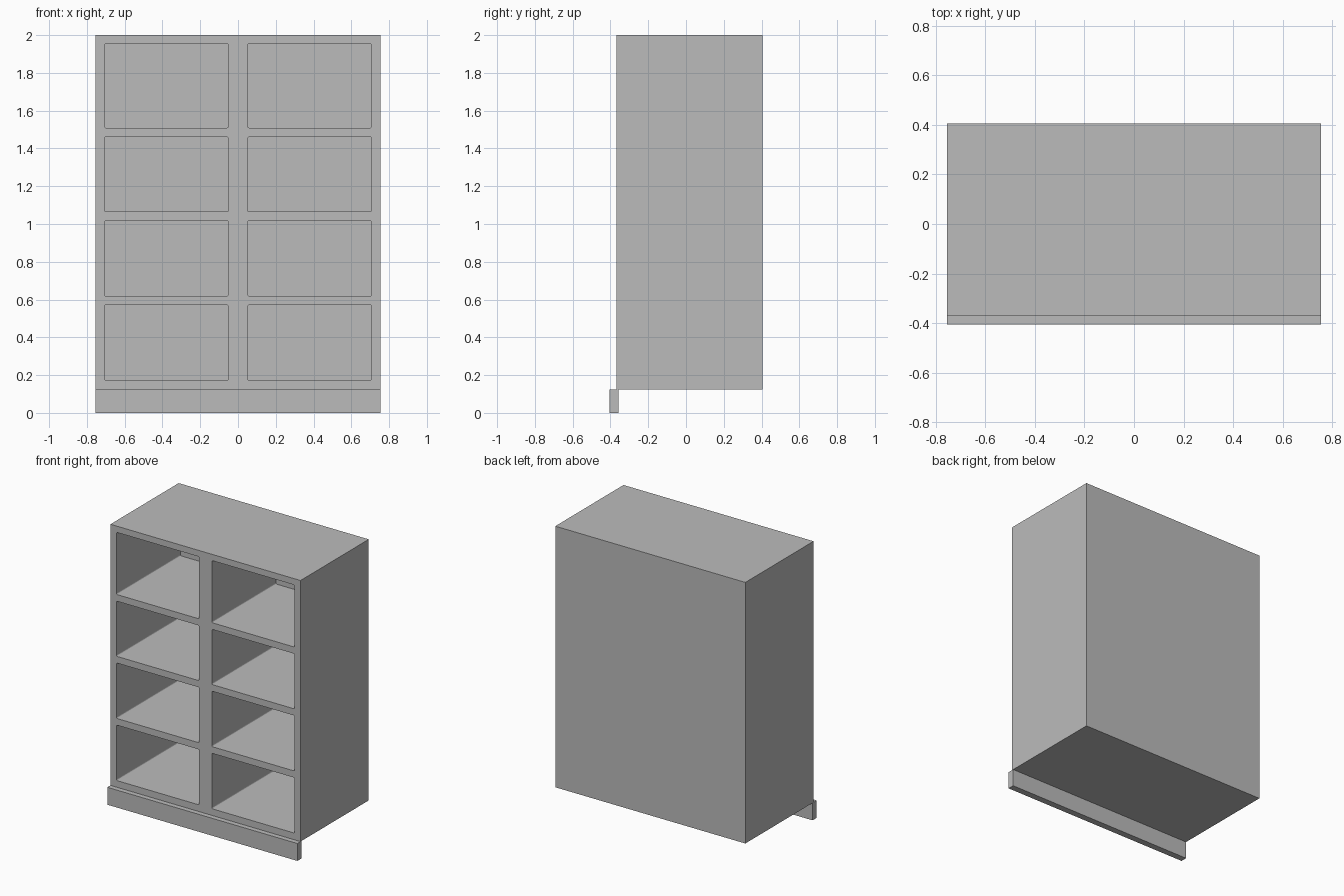
import bpy
import bmesh
from mathutils import Vector

if "Cube" in bpy.data.objects:
    bpy.data.objects.remove(bpy.data.objects["Cube"], do_unlink=True)

grey = bpy.data.materials.new("plain grey")
grey.use_nodes = True
grey.diffuse_color = (0.5, 0.5, 0.5, 1)
grey.node_tree.nodes["Principled BSDF"].inputs["Base Color"].default_value = (0.5, 0.5, 0.5, 1)


def add_box(name, low, high, radius=0):
    """Box between two corners; a radius rounds the edges that run front to back."""
    low, high = Vector(low), Vector(high)
    bm = bmesh.new()
    bmesh.ops.create_cube(bm, size=1)
    for v in bm.verts:
        v.co = (low + high) / 2 + v.co * (high - low)
    if radius:
        edges = [e for e in bm.edges
                 if abs(e.verts[0].co.y - e.verts[1].co.y) > 0.1]
        bmesh.ops.bevel(bm, geom=edges, offset=radius, segments=3,
                        profile=0.5, affect='EDGES')
    mesh = bpy.data.meshes.new(name)
    bm.to_mesh(mesh)
    bm.free()
    mesh.materials.append(grey)
    obj = bpy.data.objects.new(name, mesh)
    bpy.context.collection.objects.link(obj)
    return obj


HALF_W, BACK, FRONT, BASE = 0.755, 0.405, -0.369, 0.125

# Cabinet body and front plinth
cabinet = add_box("cabinet_body", (-HALF_W, FRONT, BASE), (HALF_W, BACK, 2))
add_box("front_plinth", (-HALF_W, -0.405, 0), (HALF_W, -0.358, BASE))

# Hollow out two columns of four compartments, leaving a back panel
rows = [(0.173, 0.571), (0.619, 1.017), (1.065, 1.461), (1.509, 1.955)]
cutters = []
for x0, x1 in ((-0.707, -0.051), (0.051, 0.707)):
    for z0, z1 in rows:
        cutter = add_box("compartment_cutter", (x0, FRONT - 0.1, z0), (x1, 0.358, z1), 0.008)
        cutter.hide_render = True
        cutters.append(cutter)
        cut = cabinet.modifiers.new("compartment", 'BOOLEAN')
        cut.operation = 'DIFFERENCE'
        cut.solver = 'EXACT'
        cut.object = cutter

# Bake the cuts and discard the cutters
bpy.context.view_layer.update()
evaluated = cabinet.evaluated_get(bpy.context.evaluated_depsgraph_get())
hollow = bpy.data.meshes.new_from_object(evaluated)
cabinet.modifiers.clear()
cabinet.data = hollow
for cutter in cutters:
    bpy.data.objects.remove(cutter, do_unlink=True)
